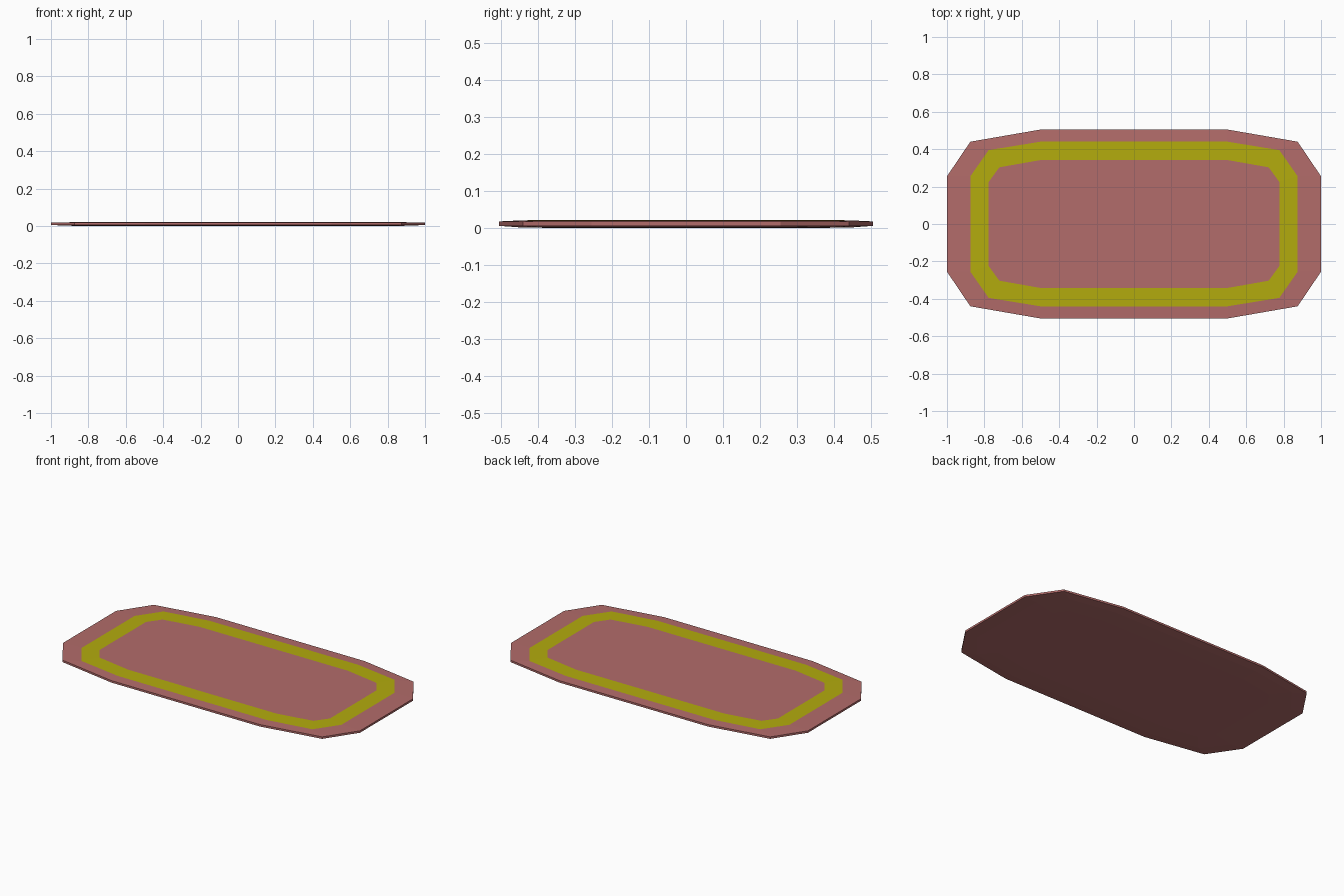
import bpy, bmesh

if "Cube" in bpy.data.objects:
    bpy.data.objects.remove(bpy.data.objects["Cube"])

def material(name, color):
    m = bpy.data.materials.new(name)
    m.diffuse_color = (*color, 1)
    m.use_nodes = True
    m.node_tree.nodes["Principled BSDF"].inputs["Base Color"].default_value = m.diffuse_color
    return m

pink = material("rug_pink", (0.45, 0.15, 0.145))
yellow = material("stripe_yellow", (0.45, 0.41, 0.004))

# Quarter outlines, mirrored into twelve-sided loops
OUTER = [(1.0, 0.255), (0.875, 0.44), (0.5, 0.505)]
STRIPE_OUT = [(0.875, 0.255), (0.777, 0.395), (0.5, 0.44)]
STRIPE_IN = [(0.777, 0.225), (0.72, 0.303), (0.5, 0.342)]
UNDER = [(0.915, 0.255), (0.80, 0.40), (0.5, 0.45)]

def ring(bm, quarter, z):
    pts = quarter + [(-x, y) for x, y in reversed(quarter)]
    pts += [(-x, -y) for x, y in pts]
    return [bm.verts.new((x, y, z)) for x, y in pts]

def bridge(bm, a, b, mat=0):
    n = len(a)
    for i in range(n):
        j = (i + 1) % n
        bm.faces.new((a[i], a[j], b[j], b[i])).material_index = mat

# Rug: nested rings from the underside, around the edge, to the top centre
bm = bmesh.new()
layers = [(STRIPE_IN, 0.0, 0), (UNDER, 0.002, 0), (OUTER, 0.006, 0),
          (OUTER, 0.018, 0), (STRIPE_OUT, 0.021, 0), (STRIPE_IN, 0.022, 1)]
rings = [ring(bm, q, z) for q, z, _ in layers]
for i in range(1, len(rings)):
    bridge(bm, rings[i - 1], rings[i], layers[i][2])
bm.faces.new(rings[-1])
bm.faces.new(rings[0][::-1])
bmesh.ops.recalc_face_normals(bm, faces=bm.faces)

mesh = bpy.data.meshes.new("rug")
bm.to_mesh(mesh)
bm.free()
mesh.materials.append(pink)
mesh.materials.append(yellow)
bpy.context.collection.objects.link(bpy.data.objects.new("rug", mesh))
